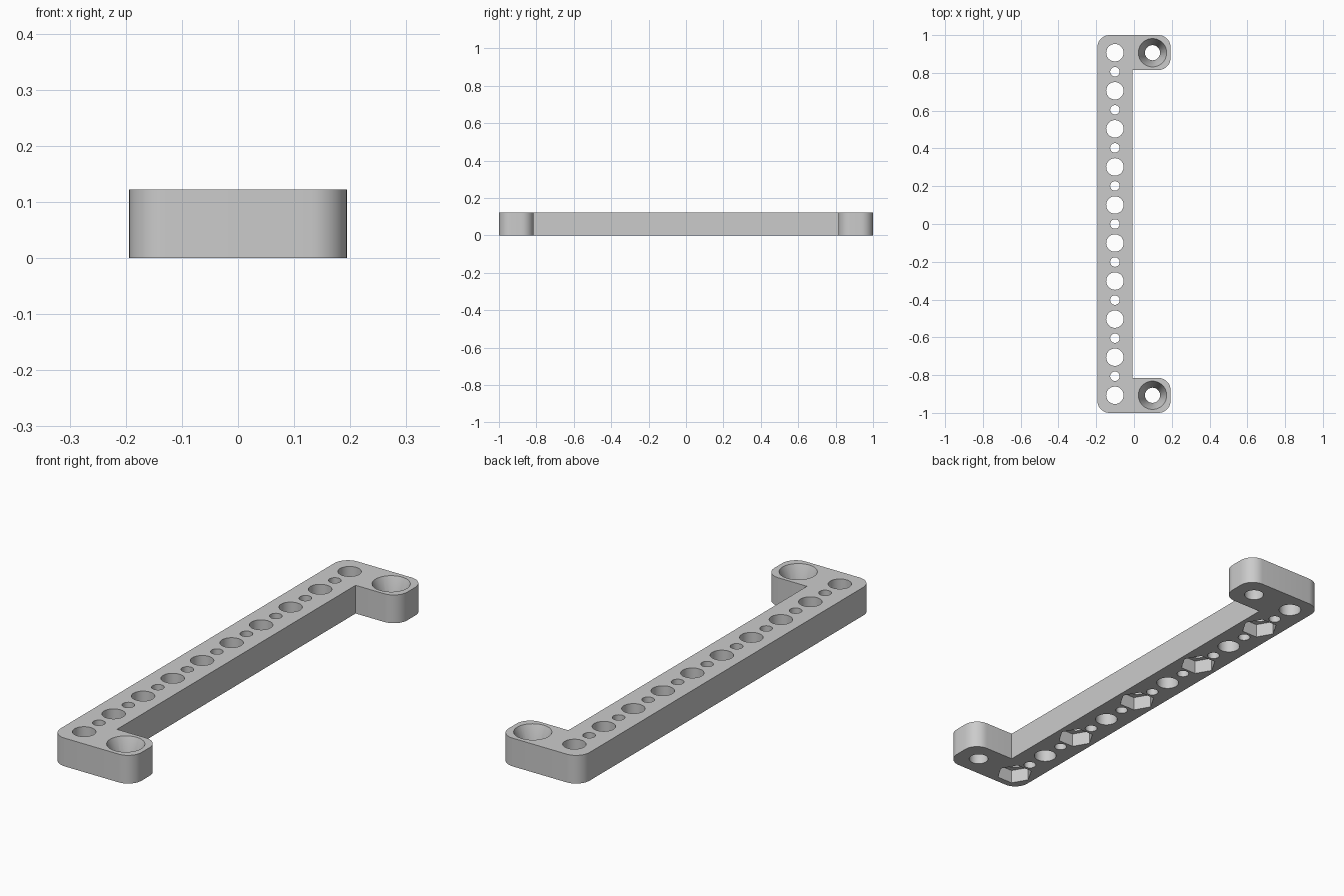
import bpy, bmesh
from math import pi, sin, cos, radians
from mathutils import Matrix, Vector

cube = bpy.data.objects.get("Cube")
if cube:
    bpy.data.objects.remove(cube, do_unlink=True)

HEIGHT = 0.122
HALF_W = 0.194      # half width over bar and tabs
INNER = -0.008      # inner edge of the bar
TAB_Y = 0.815       # inner edge of the tabs
ROUND = 0.065
HOLE_X, TAB_X = -0.101, 0.098
PITCH = 0.2015

grey = bpy.data.materials.new("light grey plastic")
grey.use_nodes = True
grey.diffuse_color = (0.6, 0.6, 0.6, 1)
grey.node_tree.nodes["Principled BSDF"].inputs["Base Color"].default_value = (0.6, 0.6, 0.6, 1)


def make_object(name, bm):
    bmesh.ops.recalc_face_normals(bm, faces=bm.faces)
    mesh = bpy.data.meshes.new(name)
    bm.to_mesh(mesh)
    bm.free()
    obj = bpy.data.objects.new(name, mesh)
    bpy.context.collection.objects.link(obj)
    return obj


def arc(cx, cy, start, steps=10):
    """Quarter-circle corner, counter-clockwise from the start angle."""
    angles = [radians(start + 90 * i / steps) for i in range(steps + 1)]
    return [(cx + ROUND * cos(a), cy + ROUND * sin(a)) for a in angles]


def add_plug(bm, x, y, z0, z1, r0, r1, sides=48):
    """Round, tapered or hexagonal cutter between two heights."""
    place = Matrix.Translation(Vector((x, y, (z0 + z1) / 2)))
    bmesh.ops.create_cone(bm, cap_ends=True, segments=sides, radius1=r0, radius2=r1,
                          depth=z1 - z0, matrix=place)


# Bracket outline: a bar with a rounded tab at each end
right, left = HALF_W - ROUND, -HALF_W + ROUND
end, tab = 1 - ROUND, TAB_Y + ROUND
outline = (arc(left, -end, 180) + arc(right, -end, 270) + arc(right, -tab, 0)
           + [(INNER, -TAB_Y), (INNER, TAB_Y)]
           + arc(right, tab, 270) + arc(right, end, 0) + arc(left, end, 90))
bm = bmesh.new()
face = bm.faces.new([bm.verts.new((x, y, 0)) for x, y in outline])
top = bmesh.ops.extrude_face_region(bm, geom=[face])["geom"]
bmesh.ops.translate(bm, vec=(0, 0, HEIGHT),
                    verts=[v for v in top if isinstance(v, bmesh.types.BMVert)])
bracket = make_object("bracket", bm)
bracket.data.materials.append(grey)

# Through holes: large and small alternating along the bar, one in each tab
holes, sinks, nuts = bmesh.new(), bmesh.new(), bmesh.new()
for i in range(10):
    y = (i - 4.5) * PITCH
    add_plug(holes, HOLE_X, y, -0.1, 0.3, 0.046, 0.046)
    if i < 9:
        add_plug(holes, HOLE_X, y + PITCH / 2, -0.1, 0.3, 0.025, 0.025, 32)
    # Hexagonal nut pocket under every other large hole
    if i % 2 == 0:
        add_plug(nuts, HOLE_X, y, -0.06, 0.06, 0.075, 0.075, 6)
bmesh.ops.rotate(nuts, verts=nuts.verts, cent=(0, 0, 0), matrix=Matrix.Identity(3))

# Deep tapered screw seats in the tabs
for side in (-1, 1):
    y = side * 4.5 * PITCH
    add_plug(holes, TAB_X, y, -0.1, 0.3, 0.04, 0.04)
    low, high, r_low, r_high = 0.03, HEIGHT, 0.04, 0.075
    slope = (r_high - r_low) / (high - low)
    add_plug(sinks, TAB_X, y, low - 0.01, high + 0.02,
             r_low - 0.01 * slope, r_high + 0.02 * slope)

# Point the hexagon corners across the bar
for v in nuts.verts:
    row = round((v.co.y / PITCH + 4.5) / 2) * 2
    centre = Vector((HOLE_X, (row - 4.5) * PITCH, 0))
    v.co = centre + Matrix.Rotation(pi / 6, 3, 'Z') @ (v.co - centre)

# Cut everything out of the bracket
bpy.context.view_layer.objects.active = bracket
bracket.select_set(True)
for name, bm in (("hole_cutter", holes), ("screw_seat_cutter", sinks), ("nut_pocket_cutter", nuts)):
    cutter = make_object(name, bm)
    cutter.hide_render = True
    mod = bracket.modifiers.new(name, 'BOOLEAN')
    mod.operation = 'DIFFERENCE'
    mod.solver = 'EXACT'
    mod.object = cutter
    bpy.ops.object.modifier_apply(modifier=mod.name)
    bpy.data.objects.remove(cutter, do_unlink=True)

bpy.ops.object.shade_smooth_by_angle(angle=radians(30))
